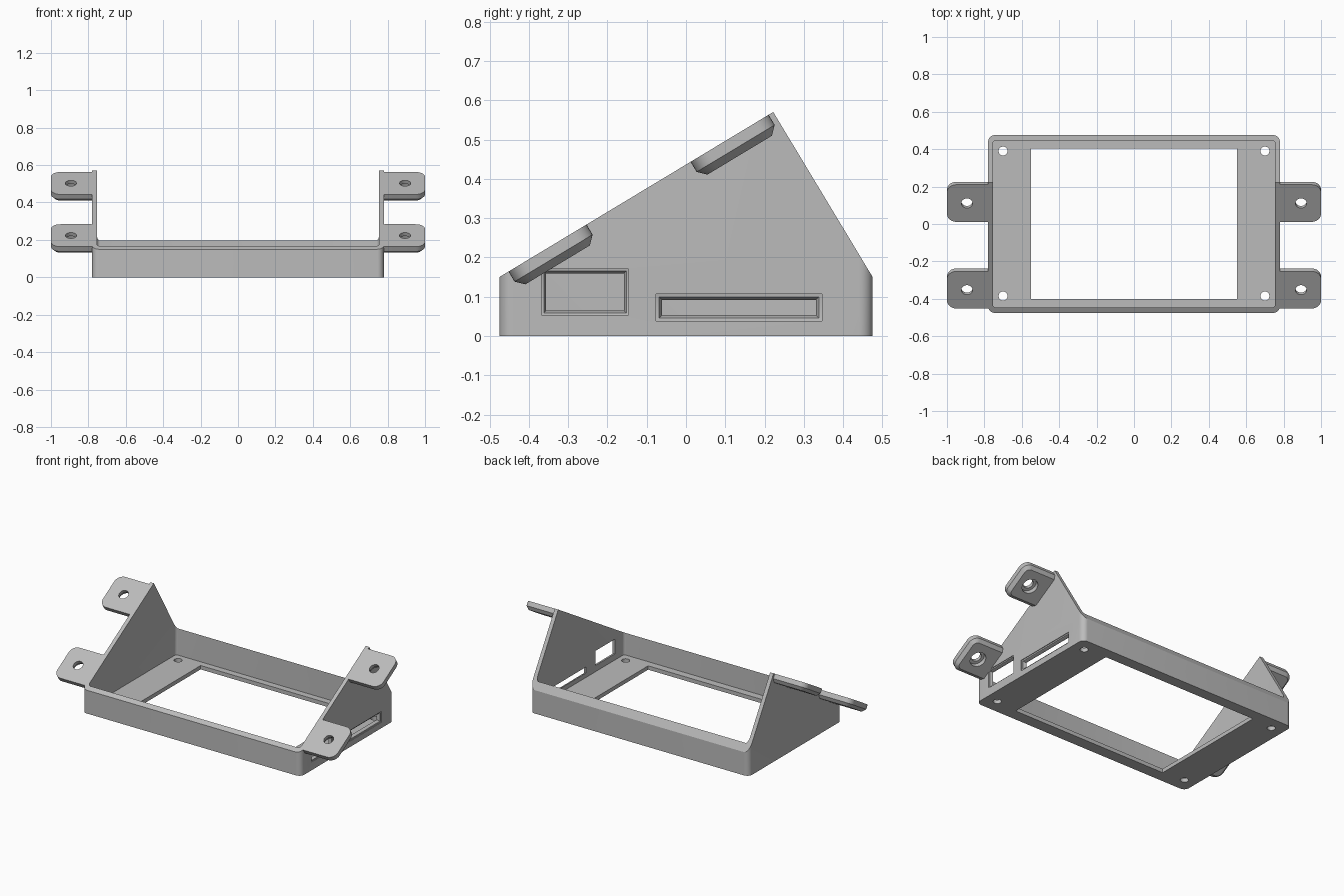
import bpy, bmesh, math

if "Cube" in bpy.data.objects:
    bpy.data.objects.remove(bpy.data.objects["Cube"])

gray = bpy.data.materials.new("plain gray")
gray.diffuse_color = (0.5, 0.5, 0.5, 1)
gray.use_nodes = True
gray.node_tree.nodes["Principled BSDF"].inputs["Base Color"].default_value = gray.diffuse_color

WALL_X, WALL_Y, FLOOR = 0.025, 0.028, 0.025
HX, HY = 0.78, 0.475
LOW = 0.15                       # height where the slopes start
PEAK_Y, PEAK_Z = 0.222, 0.57
ANG = math.atan2(PEAK_Z - LOW, PEAK_Y + HY)
C, S = math.cos(ANG), math.sin(ANG)


def loft(name, rings):
    """Closed solid through equally long rings of points."""
    bm = bmesh.new()
    rows = [[bm.verts.new(p) for p in ring] for ring in rings]
    n = len(rows[0])
    for a, b in zip(rows, rows[1:]):
        for i in range(n):
            bm.faces.new((a[i], a[(i + 1) % n], b[(i + 1) % n], b[i]))
    bm.faces.new(rows[0])
    bm.faces.new(rows[-1])
    bmesh.ops.recalc_face_normals(bm, faces=bm.faces)
    me = bpy.data.meshes.new(name)
    bm.to_mesh(me)
    bm.free()
    me.materials.append(gray)
    ob = bpy.data.objects.new(name, me)
    bpy.context.collection.objects.link(ob)
    return ob


def rounded(x0, x1, y0, y1, r, seg=8):
    """Rounded rectangle; r is one radius or four, counter-clockwise from x1,y1."""
    rs = r if isinstance(r, tuple) else (r,) * 4
    pts = []
    for k, (x, y, sx, sy) in enumerate(((x1, y1, -1, -1), (x0, y1, 1, -1),
                                        (x0, y0, 1, 1), (x1, y0, -1, 1))):
        for i in range(seg + 1):
            a = math.radians(90 * k + 90 * i / seg)
            pts.append((x + rs[k] * (sx + math.cos(a)),
                        y + rs[k] * (sy + math.sin(a))))
    return pts


def circle(x, y, r, n=32):
    return [(x + r * math.cos(2 * math.pi * i / n),
             y + r * math.sin(2 * math.pi * i / n)) for i in range(n)]


def rect(x0, x1, y0, y1):
    return [(x0, y0), (x1, y0), (x1, y1), (x0, y1)]


def prism(name, pts, z0, z1):
    return loft(name, [[(x, y, z) for x, y in pts] for z in (z0, z1)])


def combine(ob, tool, op='DIFFERENCE'):
    m = ob.modifiers.new("cut", 'BOOLEAN')
    m.operation, m.solver, m.object = op, 'EXACT', tool
    dg = bpy.context.evaluated_depsgraph_get()
    me = bpy.data.meshes.new_from_object(ob.evaluated_get(dg))
    ob.modifiers.clear()
    ob.data = me
    bpy.data.objects.remove(tool)


def finish(ob):
    bpy.ops.object.select_all(action='DESELECT')
    ob.select_set(True)
    bpy.context.view_layer.objects.active = ob
    bpy.ops.object.shade_smooth_by_angle(angle=math.radians(30))


# Frame: sloped profile limited to a rounded footprint
profile = [(-HY, 0), (HY, 0), (HY, LOW), (PEAK_Y, PEAK_Z), (-HY, LOW)]
profile = [(y * 1.0, z) for y, z in profile]
# widen the sides slightly along the slopes so the footprint does the trimming
e = 0.02
profile = [(-HY - e, 0), (HY + e, 0),
           (HY + e, LOW - e * (PEAK_Z - LOW) / (HY - PEAK_Y)),
           (PEAK_Y, PEAK_Z), (-HY - e, LOW - e * S / C)]
frame = loft("frame", [[(x, y, z) for y, z in profile] for x in (-1, 1)])
combine(frame, prism("footprint", rounded(-HX, HX, -HY, HY, 0.035), -0.1, 1), 'INTERSECT')

# Hollow inside, floor opening and corner screw holes
combine(frame, prism("cavity", rounded(-HX + WALL_X, HX - WALL_X,
                                       -HY + WALL_Y, HY - WALL_Y, 0.018, 5), FLOOR, 1))
combine(frame, prism("opening", rect(-0.55, 0.55, -0.4, 0.405), -0.1, 0.1))
for x in (-0.7, 0.7):
    for y in (-0.385, 0.39):
        combine(frame, prism("screw_hole", circle(x, y, 0.024), -0.1, 0.1))

# Bevelled port openings in the right wall
for y0, y1, z0, z1, d in ((-0.368, -0.146, 0.053, 0.171, 0.012),
                          (-0.076, 0.346, 0.038, 0.107, 0.015)):
    rings = []
    for x, k in ((0.85, 0), (0.776, 0), (0.774, d * 0.5), (0.76, d), (0.7, d)):
        rings.append([(x, y, z) for y, z in rect(y0 + k, y1 - k, z0 + k, z1 - k)])
    combine(frame, loft("port", rings))
finish(frame)


# Mounting tabs lying flush with the front slope
def on_slope(pts, side, n):
    return [(side * x, -HY + u * C - n * S, LOW + u * S + n * C) for x, u in pts]


for side, label in ((1, "right"), (-1, "left")):
    for u, place in ((0.143, "lower"), (0.684, "upper")):
        rings = []
        for n, k in ((0, 0), (-0.03, 0), (-0.05, 0.02)):
            r = 0.05 - k
            pts = rounded(0.772, 1 - k, u - 0.116 + k, u + 0.116 - k, (r, 0.012, 0.012, r))
            rings.append(on_slope(pts, side, n))
        tab = loft(f"{place}_{label}_tab", rings)
        # screw hole with a wider pocket underneath
        steps = ((0.1, 0.03), (-0.022, 0.03), (-0.0221, 0.048), (-0.1, 0.048))
        combine(tab, loft("tab_hole", [on_slope(circle(0.893, u, r), side, n)
                                       for n, r in steps]))
        finish(tab)
